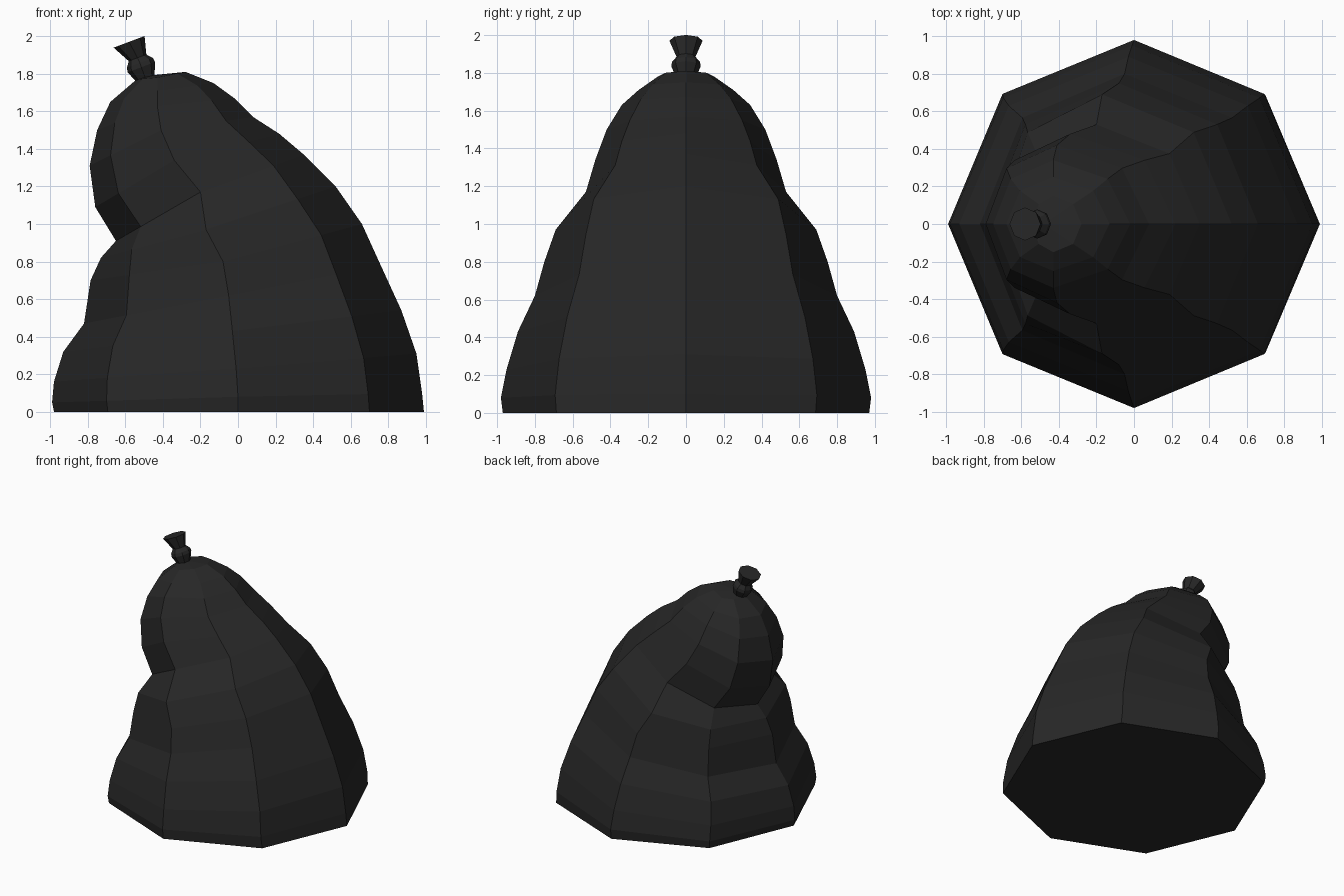
import bpy, bmesh, math
from mathutils import Vector

if "Cube" in bpy.data.objects:
    bpy.data.objects.remove(bpy.data.objects["Cube"])

black = bpy.data.materials.new("black_plastic")
black.diffuse_color = (0.02, 0.02, 0.02, 1)
black.use_nodes = True
black.node_tree.nodes["Principled BSDF"].inputs["Base Color"].default_value = black.diffuse_color


def loft(name, rings, tip=None):
    """Skin a stack of closed rings; cap both ends, optionally fanning to a tip."""
    bm = bmesh.new()
    loops = [[bm.verts.new(p) for p in ring] for ring in rings]
    n = len(loops[0])
    for a, b in zip(loops, loops[1:]):
        for i in range(n):
            j = (i + 1) % n
            bm.faces.new((a[i], a[j], b[j], b[i]))
    bm.faces.new(loops[0][::-1])
    if tip:
        t = bm.verts.new(tip)
        for i in range(n):
            bm.faces.new((loops[-1][i], loops[-1][(i + 1) % n], t))
    else:
        bm.faces.new(loops[-1])
    bmesh.ops.recalc_face_normals(bm, faces=bm.faces[:])
    mesh = bpy.data.meshes.new(name)
    bm.to_mesh(mesh)
    bm.free()
    mesh.materials.append(black)
    obj = bpy.data.objects.new(name, mesh)
    bpy.context.collection.objects.link(obj)
    return obj


# Sagging bag: left point (x, z), middle (x, half depth, z), right point (x, z)
profile = [
    ((-0.98, 0.00), (0.00, 0.97, 0.00), (0.99, 0.00)),
    ((-0.99, 0.05), (0.00, 0.98, 0.08), (0.98, 0.10)),
    ((-0.98, 0.16), (-0.01, 0.95, 0.23), (0.95, 0.31)),
    ((-0.93, 0.32), (-0.03, 0.89, 0.43), (0.87, 0.54)),
    ((-0.82, 0.47), (-0.05, 0.80, 0.62), (0.76, 0.78)),
    ((-0.785, 0.70), (-0.08, 0.75, 0.80), (0.66, 1.00)),
    ((-0.73, 0.82), (-0.17, 0.69, 0.97), (0.52, 1.20)),
    ((-0.65, 0.91), (-0.20, 0.53, 1.17), (0.35, 1.37)),
    ((-0.76, 1.09), (-0.34, 0.48, 1.34), (0.22, 1.48)),
    ((-0.79, 1.31), (-0.41, 0.42, 1.50), (0.08, 1.57)),
    ((-0.75, 1.50), (-0.43, 0.34, 1.63), (-0.02, 1.67)),
    ((-0.68, 1.65), (-0.43, 0.25, 1.71), (-0.13, 1.75)),
    ((-0.54, 1.77), (-0.43, 0.15, 1.78), (-0.28, 1.81)),
]


def bag_ring(left, mid, right):
    pts = []
    for k in range(8):
        c, s = math.cos(k * math.pi / 4), math.sin(k * math.pi / 4)
        side = right if c > 0 else left
        pts.append((mid[0] + abs(c) * (side[0] - mid[0]), s * mid[1],
                    mid[2] + abs(c) * (side[1] - mid[2])))
    return pts


loft("bag_body", [bag_ring(*row) for row in profile], tip=(-0.48, 0, 1.79))

# Tied neck: tilted octagonal rings given as (x, z, radius)
axis = Vector((-0.35, 0, 0.937)).normalized()
u = Vector((axis.z, 0, -axis.x))
v = Vector((0, 1, 0))
neck = [(-0.487, 1.76, 0.045), (-0.515, 1.835, 0.078), (-0.522, 1.858, 0.074),
        (-0.535, 1.885, 0.05), (-0.58, 1.97, 0.088)]


def neck_ring(x, z, r):
    c = Vector((x, 0, z))
    return [c + r * (math.cos(k * math.pi / 4) * u + math.sin(k * math.pi / 4) * v)
            for k in range(8)]


loft("tied_neck", [neck_ring(*row) for row in neck])
